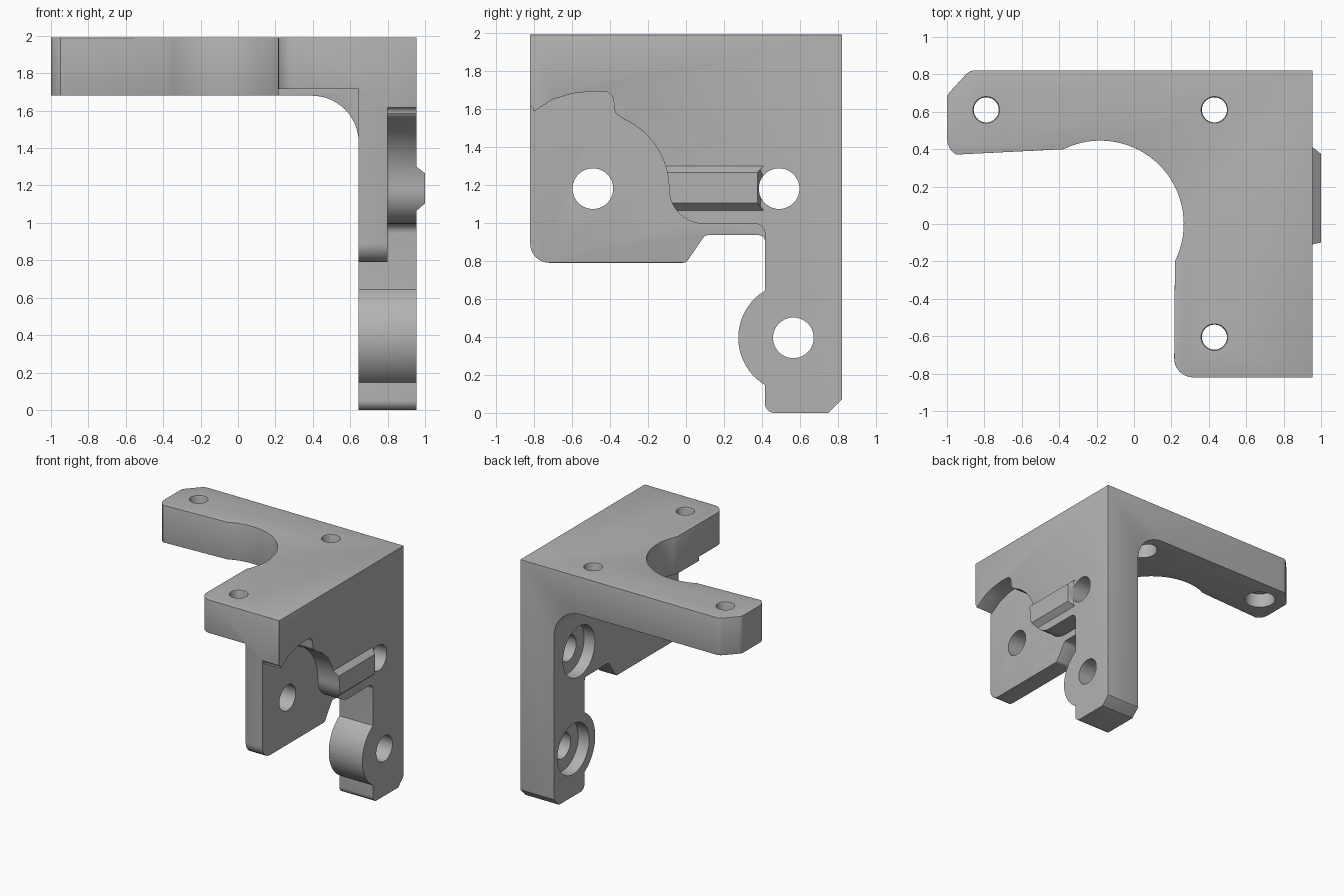
import bpy, bmesh
from math import sin, cos, radians, pi
from mathutils import Vector

if "Cube" in bpy.data.objects:
    bpy.data.objects.remove(bpy.data.objects["Cube"])

grey = bpy.data.materials.new("plain grey")
grey.use_nodes = True
grey.diffuse_color = (0.45, 0.45, 0.45, 1)
grey.node_tree.nodes["Principled BSDF"].inputs["Base Color"].default_value = (0.45, 0.45, 0.45, 1)


def arc(cx, cy, r, a0, a1, n=20):
    steps = [radians(a0 + (a1 - a0) * i / n) for i in range(n + 1)]
    return [(cx + r * cos(a), cy + r * sin(a)) for a in steps]


def rounded(points, n=6):
    """Outline in which a point with a third number gets that corner radius."""
    out = []
    for i, p in enumerate(points):
        if len(p) == 2:
            out.append(p)
            continue
        c = Vector(p[:2])
        a = (Vector(points[i - 1][:2]) - c).normalized()
        b = (Vector(points[(i + 1) % len(points)][:2]) - c).normalized()
        half = a.angle(b) / 2
        mid = c + (a + b).normalized() * p[2] / sin(half)
        start = c + a * p[2] * cos(half) / sin(half) - mid
        end = c + b * p[2] * cos(half) / sin(half) - mid
        for k in range(n + 1):
            d = start.lerp(end, k / n).normalized() * p[2]
            out.append(tuple(mid + d))
    return out


def prism(name, axis, outline, lo, hi):
    """Extrude an outline along an axis; x takes (y,z), y takes (x,z), z takes (x,y)."""
    place = {"x": lambda u, v, w: (w, u, v),
             "y": lambda u, v, w: (u, w, v),
             "z": lambda u, v, w: (u, v, w)}[axis]
    bm = bmesh.new()
    face = bm.faces.new([bm.verts.new(place(u, v, lo)) for u, v in outline])
    new = bmesh.ops.extrude_face_region(bm, geom=[face])["geom"]
    shift = Vector(place(0, 0, hi - lo))
    bmesh.ops.translate(bm, vec=shift, verts=[g for g in new if isinstance(g, bmesh.types.BMVert)])
    bmesh.ops.recalc_face_normals(bm, faces=bm.faces)
    mesh = bpy.data.meshes.new(name)
    bm.to_mesh(mesh)
    bm.free()
    mesh.materials.append(grey)
    obj = bpy.data.objects.new(name, mesh)
    bpy.context.scene.collection.objects.link(obj)
    return obj


def disc(name, axis, u, v, r, lo, hi):
    return prism(name, axis, arc(u, v, r, 0, 360, 40)[:-1], lo, hi)


def combine(obj, others, operation):
    """Apply booleans and bake the result."""
    for other in others:
        mod = obj.modifiers.new("cut", "BOOLEAN")
        mod.solver = "EXACT"
        mod.operation = operation
        mod.object = other
        bpy.context.view_layer.update()
        graph = bpy.context.evaluated_depsgraph_get()
        mesh = bpy.data.meshes.new_from_object(obj.evaluated_get(graph))
        obj.modifiers.clear()
        obj.data = mesh


def soften(obj, width):
    """Round the convex outer edges."""
    bm = bmesh.new()
    bm.from_mesh(obj.data)
    bmesh.ops.remove_doubles(bm, verts=bm.verts, dist=0.0005)
    bmesh.ops.dissolve_limit(bm, angle_limit=0.01, verts=bm.verts, edges=bm.edges)
    edges = []
    for e in bm.edges:
        if len(e.link_faces) != 2 or e.calc_face_angle_signed(0) < radians(40):
            continue
        m = (e.verts[0].co + e.verts[1].co) / 2
        if m.x > 0.94 and m.z < 1.3 and m.y < 0.8:
            continue
        edges.append(e)
    bmesh.ops.bevel(bm, geom=edges, offset=width, segments=3, profile=0.5,
                    affect="EDGES", clamp_overlap=True)
    bm.to_mesh(obj.data)
    bm.free()


# Angle section with a large inner fillet
section = [(-1.1, 1.99), (0.955, 1.99), (0.955, -0.1), (0.645, -0.1)]
section += arc(0.395, 1.43, 0.25, 0, 90, 14) + [(-1.1, 1.68)]
bracket = prism("angle_bracket", "y", section, -0.9, 0.9)

# Plan outline with the round bite between the two arms
plan = rounded([(1.1, -0.82), (1.1, 0.82), (-0.88, 0.82, 0.06), (-1, 0.69, 0.06), (-1, 0.4, 0.1)])
plan += arc(-0.18, 0, 0.446, 116.3, -26.6, 32)
plan += rounded([(0.215, -0.3), (0.215, -0.82, 0.1), (0.5, -0.82)])[1:]
plan_block = prism("plan_block", "z", plan, -0.2, 2.2)

# Side outline: front tab, notch and rear leg with a round boss
side = rounded([(-0.82, 2.1), (0.9, 2.1), (0.9, 0.15), (0.75, 0), (0.415, 0, 0.05), (0.415, 0.1)])
side += arc(0.565, 0.395, 0.29, 238.9, 121.1)
side += rounded([(0.415, 0.7), (0.415, 0.935, 0.03), (0.1, 0.935, 0.03),
                 (0, 0.79, 0.03), (-0.82, 0.79, 0.1), (-0.82, 1.2)])[1:]
side_block = prism("side_block", "x", side, -1.2, 1.2)
combine(bracket, [plan_block, side_block], "INTERSECT")

# Recess in the outer face and shallow step under the front arm
recess = rounded([(-0.9, 0.7), (-0.9, 1.66), (-0.8, 1.605, 0.03)])
recess += [(-0.7, 1.65), (-0.6, 1.68), (-0.5, 1.692)]
recess += rounded([(-0.5, 1.692), (-0.385, 1.69, 0.05), (-0.375, 1.575, 0.05), (-0.32, 1.545)])[1:-1]
recess += arc(-0.49, 1.18, 0.4, 65, 0) + arc(0.095, 1.18, 0.185, 180, 270, 10)[1:]
recess += rounded([(0.2, 0.995), (0.415, 0.995, 0.05), (0.415, 0.9), (0.2, 0.7)])
recess_cut = prism("recess_cutter", "x", recess, 0.8, 1.2)
step_cut = prism("step_cutter", "x", [(-0.9, 1.3), (-0.48, 1.3), (-0.48, 1.715), (-0.9, 1.715)], 0, 0.645)
combine(bracket, [recess_cut, step_cut], "DIFFERENCE")
soften(bracket, 0.022)

# Holes through the side, with counterbores inside the rear pair
cutters = []
for y, z, deep in [(-0.49, 1.18, False), (0.49, 1.18, True), (0.565, 0.395, True)]:
    cutters.append(disc("side_hole_cutter", "x", y, z, 0.107, 0.4, 1.2))
    if deep:
        cutters.append(disc("side_counterbore_cutter", "x", y, z, 0.21, 0.3, 0.745))

# Holes through the top, countersunk above and counterbored below
for x, y in [(-0.79, 0.61), (0.43, 0.61), (0.43, -0.605)]:
    cutters.append(disc("top_hole_cutter", "z", x, y, 0.067, 1.3, 2.2))
    cutters.append(disc("top_counterbore_cutter", "z", x, y, 0.12, 1.3, 1.8))
    sink = disc("countersink_cutter", "z", x, y, 0.084, 1.97, 2.02)
    for v in sink.data.vertices:
        if v.co.z < 2:
            v.co.x = x + (v.co.x - x) * 0.75
            v.co.y = y + (v.co.y - y) * 0.75
    cutters.append(sink)
combine(bracket, cutters, "DIFFERENCE")

# Chamfered rib on the outer face, trimmed by the recess and the upper hole
rib_section = [(0.9, 1.065), (0.955, 1.065), (1, 1.105), (1, 1.265), (0.955, 1.3), (0.9, 1.3)]
rib = prism("outer_rib", "y", rib_section, -0.2, 0.41)
for v in rib.data.vertices:
    if v.co.x > 0.99 and v.co.y > 0:
        v.co.y = 0.375
combine(rib, [recess_cut, cutters[1]], "DIFFERENCE")

for helper in [plan_block, side_block, recess_cut, step_cut] + cutters:
    bpy.data.objects.remove(helper)

# Smooth the rounded surfaces and keep the edges sharp
bpy.ops.object.select_all(action="DESELECT")
for obj in (bracket, rib):
    obj.select_set(True)
bpy.context.view_layer.objects.active = bracket
bpy.ops.object.shade_smooth_by_angle(angle=radians(32))
